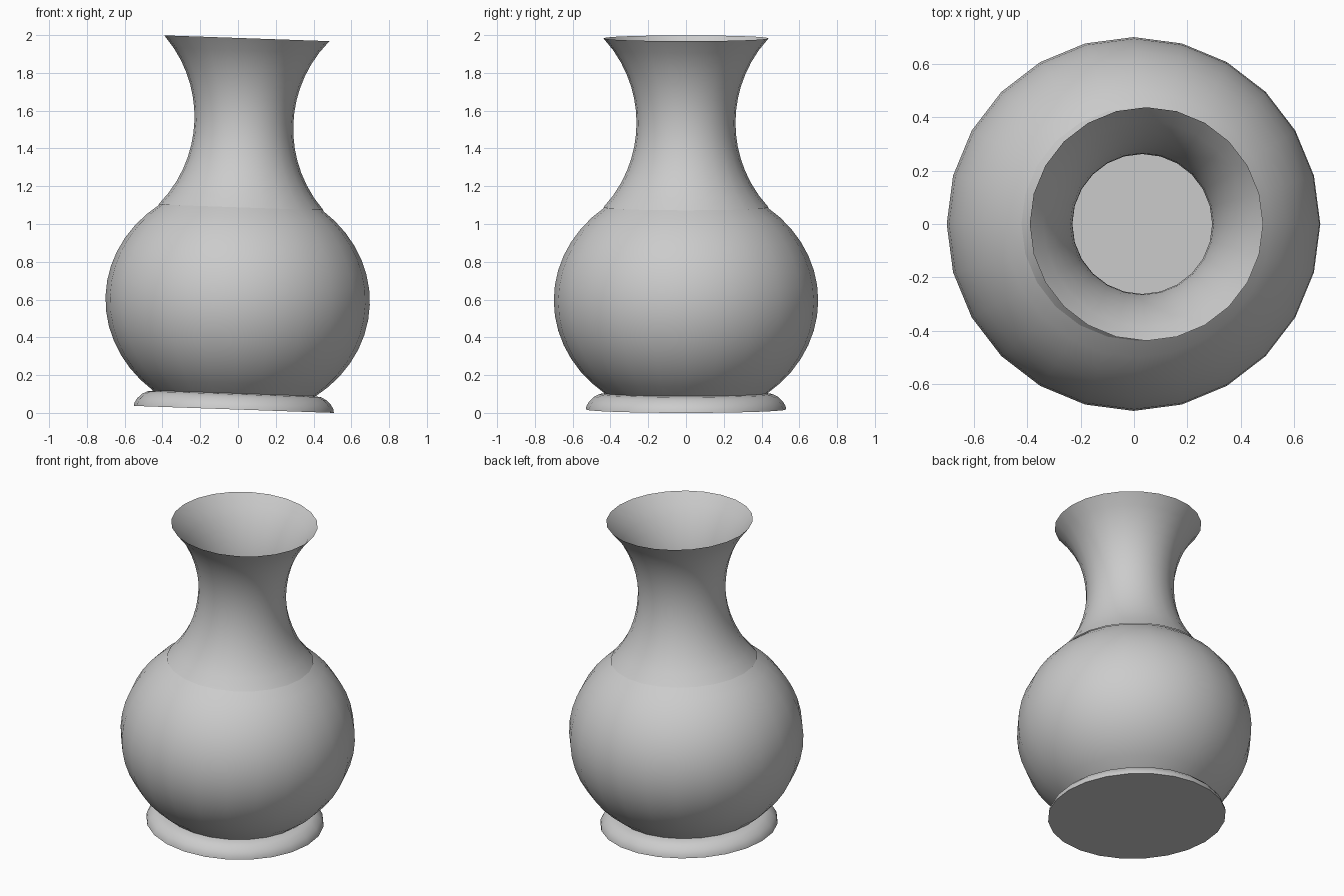
import bpy
import bmesh
from math import sin, cos, pi, sqrt, radians
from mathutils import Matrix

SIDES = 24
cube = bpy.data.objects.get("Cube")
if cube:
    bpy.data.objects.remove(cube)

# Single grey clay colour
clay = bpy.data.materials.new("grey_clay")
colour = (0.6, 0.6, 0.6, 1)
clay.diffuse_color = colour
clay.use_nodes = True
clay.node_tree.nodes["Principled BSDF"].inputs["Base Color"].default_value = colour

# The whole vase leans slightly towards +x
LEAN = Matrix.Translation((-0.022, 0, 0.0185)) @ Matrix.Rotation(radians(2), 4, "Y")


def lathe(name, profile, closed_bottom=False):
    """Revolve (radius, height) points, listed bottom to top, about z."""
    bm = bmesh.new()
    rings = []
    for r, z in profile:
        angles = [2 * pi * i / SIDES for i in range(SIDES)]
        rings.append([bm.verts.new((r * cos(a), r * sin(a), z)) for a in angles])
    for low, high in zip(rings, rings[1:]):
        for i in range(SIDES):
            j = (i + 1) % SIDES
            bm.faces.new((low[i], low[j], high[j], high[i]))
    if closed_bottom:
        bm.faces.new(rings[0][::-1])
    mesh = bpy.data.meshes.new(name)
    bm.to_mesh(mesh)
    bm.free()
    mesh.materials.append(clay)
    obj = bpy.data.objects.new(name, mesh)
    bpy.context.collection.objects.link(obj)
    obj.matrix_world = LEAN
    bpy.ops.object.select_all(action="DESELECT")
    obj.select_set(True)
    bpy.context.view_layer.objects.active = obj
    bpy.ops.object.shade_smooth_by_angle(angle=radians(30))
    return obj


FOOT_TOP, SHOULDER, RIM = 0.085, 1.07, 1.966

# Foot: rounded ring with a flat closed underside
lathe("foot", [(0.53, 0), (0.527, 0.018), (0.513, 0.042), (0.488, 0.066),
               (0.46, 0.08), (0.425, FOOT_TOP)], closed_bottom=True)

# Body: slightly flattened ball cut off at the foot and the shoulder
middle = (FOOT_TOP + SHOULDER) / 2
swing = radians(52)
steps = 14
body = []
for i in range(steps + 1):
    t = swing * (2 * i / steps - 1)
    body.append((0.7 * cos(t), middle + 0.625 * sin(t)))
lathe("body", body)

# Neck: thin concave flare, a circular arc in profile
throat = (SHOULDER + RIM) / 2
half = (RIM - SHOULDER) / 2
bend = 0.66
neck = []
for i in range(steps + 1):
    d = half * (2 * i / steps - 1)
    neck.append((0.262 + bend - sqrt(bend * bend - d * d), throat + d))
lathe("neck", neck)
